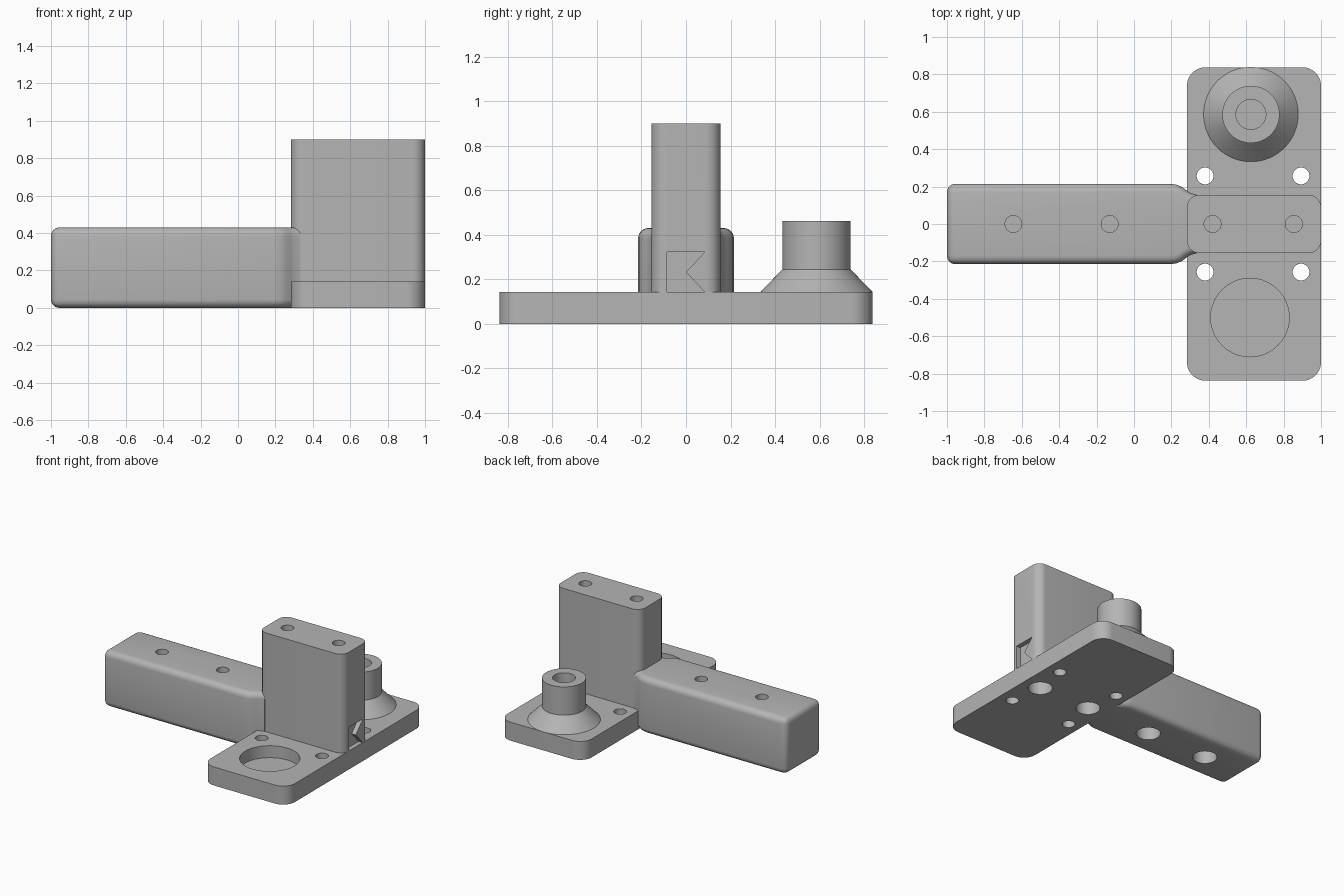
import bpy, bmesh, math

cube = bpy.data.objects.get("Cube")
if cube:
    bpy.data.objects.remove(cube, do_unlink=True)

grey = bpy.data.materials.new("plain_grey")
grey.use_nodes = True
grey.diffuse_color = (0.46, 0.46, 0.46, 1)
grey.node_tree.nodes["Principled BSDF"].inputs["Base Color"].default_value = grey.diffuse_color


def finish(name, bm):
    bmesh.ops.recalc_face_normals(bm, faces=bm.faces[:])
    mesh = bpy.data.meshes.new(name)
    bm.to_mesh(mesh)
    bm.free()
    mesh.materials.append(grey)
    obj = bpy.data.objects.new(name, mesh)
    bpy.context.collection.objects.link(obj)
    return obj


def prism(name, outline, low, high, edge_round=0, rounded_corners=()):
    """Extrude a plan outline upwards, optionally rounding rims and corners."""
    bm = bmesh.new()
    base = bm.faces.new([bm.verts.new((x, y, low)) for x, y in outline])
    up = bmesh.ops.extrude_face_region(bm, geom=[base])["geom"]
    for v in up:
        if isinstance(v, bmesh.types.BMVert):
            v.co.z = high
    if edge_round:
        def chosen(e):
            a, b = e.verts
            if abs(a.co.z - b.co.z) < 1e-4:
                return True
            return any(math.hypot(a.co.x - x, a.co.y - y) < 1e-4 for x, y in rounded_corners)
        bmesh.ops.bevel(bm, geom=[e for e in bm.edges if chosen(e)], offset=edge_round,
                        segments=6, profile=0.5, affect='EDGES')
    return finish(name, bm)


def rounded_rect(x0, x1, y0, y1, r, steps=10):
    pts = []
    corners = [(x1 - r, y1 - r), (x0 + r, y1 - r), (x0 + r, y0 + r), (x1 - r, y0 + r)]
    for q, (cx, cy) in enumerate(corners):
        for i in range(steps + 1):
            a = (q + i / steps) * math.pi / 2
            pts.append((cx + r * math.cos(a), cy + r * math.sin(a)))
    return pts


def lathe(name, x, y, profile, sides=64):
    """Stack circular rings of (radius, z) and cap both ends."""
    bm = bmesh.new()
    rings = []
    for r, z in profile:
        rings.append([bm.verts.new((x + r * math.cos(i * math.tau / sides),
                                    y + r * math.sin(i * math.tau / sides), z))
                      for i in range(sides)])
    for a, b in zip(rings, rings[1:]):
        for i in range(sides):
            j = (i + 1) % sides
            bm.faces.new((a[i], a[j], b[j], b[i]))
    bm.faces.new(rings[0])
    bm.faces.new(rings[-1])
    return finish(name, bm)


def drill(x, y, r, low, high):
    return lathe("drill_cutter", x, y, [(r, low), (r, high)], 40)


def cut(part, cutters):
    for cutter in cutters:
        cutter.hide_render = True
        mod = part.modifiers.new("cut", 'BOOLEAN')
        mod.operation = 'DIFFERENCE'
        mod.solver = 'EXACT'
        mod.object = cutter
        bpy.ops.object.select_all(action='DESELECT')
        bpy.context.view_layer.objects.active = part
        part.select_set(True)
        bpy.ops.object.modifier_apply(modifier=mod.name)


X0, X1, TOP = 0.283, 1.0, 0.142

# Base plate, column, flared boss
plate = prism("base_plate", rounded_rect(X0, X1, -0.838, 0.838, 0.1), 0, TOP)
column = prism("column", rounded_rect(X0, X1, -0.155, 0.155, 0.065), TOP, 0.9)
boss = lathe("flared_boss", 0.625, 0.586, [(0.253, TOP), (0.153, 0.245), (0.153, 0.462)])

# Handle arm with a curved neck blending into the column
side = [(-1, 0.215), (0.19, 0.215), (0.225, 0.211), (0.255, 0.199),
        (0.28, 0.18), (0.30, 0.167), (0.335, 0.156)]
outline = side + [(x, -y) for x, y in reversed(side)]
arm = prism("handle_arm", outline, 0, 0.43, 0.045, [(-1, 0.215), (-1, -0.215)])

# Screw holes: narrow from above, wide from below
arm_cut, column_cut, plate_cut = [], [], []
for x in (-0.645, -0.13):
    arm_cut += [drill(x, 0, 0.045, 0.22, 0.6), drill(x, 0, 0.085, -0.1, 0.2)]
for x in (0.42, 0.855):
    column_cut.append(drill(x, 0, 0.045, 0.22, 1.1))
    wide = drill(x, 0, 0.085, -0.1, 0.2)
    column_cut.append(wide)
    plate_cut.append(wide)
    arm_cut.append(wide)

# Plate through-holes and round pocket
for x in (0.38, 0.893):
    for y in (-0.257, 0.257):
        plate_cut.append(drill(x, y, 0.045, -0.1, 0.3))
plate_cut.append(drill(0.62, -0.5, 0.21, 0.05, 0.3))

# Notched recess at the foot of the column's end face
bm = bmesh.new()
shape = [(-0.085, 0.1), (-0.085, 0.323), (0.085, 0.323), (0, 0.233), (0.085, TOP), (0.085, 0.1)]
face = bm.faces.new([bm.verts.new((0.965, y, z)) for y, z in shape])
for v in bmesh.ops.extrude_face_region(bm, geom=[face])["geom"]:
    if isinstance(v, bmesh.types.BMVert):
        v.co.x = 1.1
column_cut.append(finish("recess_cutter", bm))

cut(arm, arm_cut)
cut(column, column_cut)
cut(plate, plate_cut)
cut(boss, [drill(0.625, 0.586, 0.08, 0.2, 0.6)])

# Remove the cutters, shade the finished parts
for obj in set(arm_cut + column_cut + plate_cut):
    bpy.data.objects.remove(obj, do_unlink=True)
for obj in [o for o in bpy.data.objects if o.name.startswith("drill_cutter")]:
    bpy.data.objects.remove(obj, do_unlink=True)
bpy.ops.object.select_all(action='DESELECT')
for part in (plate, column, boss, arm):
    part.select_set(True)
    bpy.context.view_layer.objects.active = part
bpy.ops.object.shade_smooth_by_angle(angle=math.radians(30))
